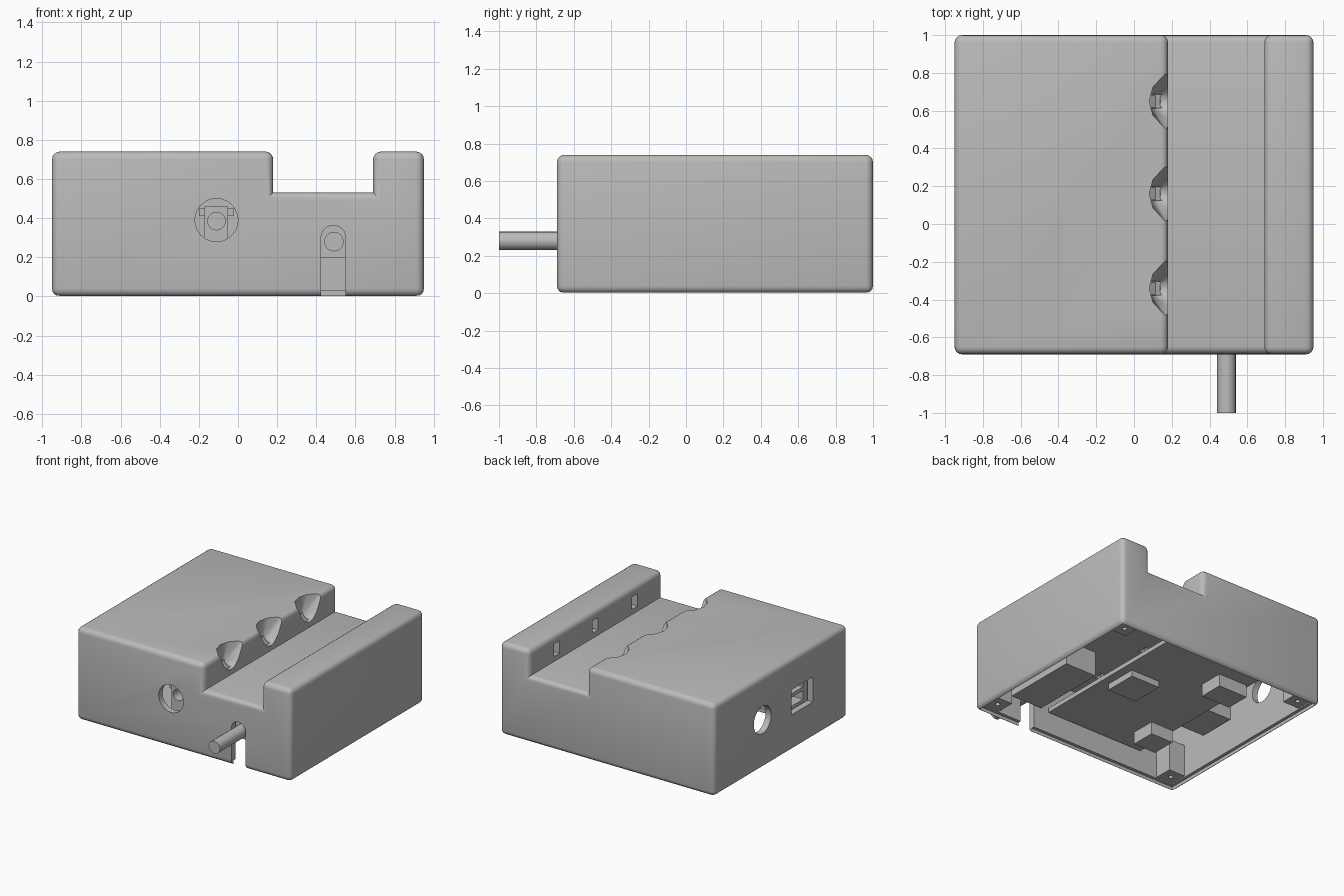
import bpy, bmesh, math
from mathutils import Vector

if "Cube" in bpy.data.objects:
    bpy.data.objects.remove(bpy.data.objects["Cube"], do_unlink=True)

grey = bpy.data.materials.new("plain grey")
grey.use_nodes = True
grey.diffuse_color = (0.5, 0.5, 0.5, 1)
grey.node_tree.nodes["Principled BSDF"].inputs["Base Color"].default_value = (0.5, 0.5, 0.5, 1)


def from_bmesh(name, bm):
    bmesh.ops.recalc_face_normals(bm, faces=bm.faces)
    mesh = bpy.data.meshes.new(name)
    bm.to_mesh(mesh)
    bm.free()
    mesh.materials.append(grey)
    ob = bpy.data.objects.new(name, mesh)
    bpy.context.collection.objects.link(ob)
    return ob


def box(name, x, y, z):
    """Box from (low, high) ranges."""
    bm = bmesh.new()
    bmesh.ops.create_cube(bm, size=1)
    for v in bm.verts:
        v.co = [sum(r) / 2 + c * (r[1] - r[0]) for c, r in zip(v.co, (x, y, z))]
    return from_bmesh(name, bm)


def rod(name, start, end, r1, r2=None, sides=24):
    """Cylinder or cone between two points."""
    start, end = Vector(start), Vector(end)
    axis = end - start
    bm = bmesh.new()
    bmesh.ops.create_cone(bm, cap_ends=True, segments=sides, radius1=r1,
                          radius2=r1 if r2 is None else r2, depth=axis.length)
    ob = from_bmesh(name, bm)
    ob.data.transform(axis.to_track_quat('Z', 'Y').to_matrix().to_4x4())
    ob.location = (start + end) / 2
    return ob


def activate(ob):
    bpy.ops.object.select_all(action='DESELECT')
    ob.select_set(True)
    bpy.context.view_layer.objects.active = ob


def combine(target, tool, operation='DIFFERENCE'):
    bpy.context.view_layer.update()
    mod = target.modifiers.new("combine", 'BOOLEAN')
    mod.operation, mod.object, mod.solver = operation, tool, 'EXACT'
    activate(target)
    bpy.ops.object.modifier_apply(modifier=mod.name)
    bpy.data.objects.remove(tool, do_unlink=True)


# Housing: channelled profile with rounded outer edges
W, FRONT, BACK, TOP, FLOOR = 0.95, -0.69, 1.0, 0.74, 0.53
CH_L, CH_R = 0.18, 0.69
profile = [(-W, 0), (W, 0), (W, TOP), (CH_R, TOP),
           (CH_R, FLOOR), (CH_L, FLOOR), (CH_L, TOP), (-W, TOP)]
bm = bmesh.new()
face = bm.faces.new([bm.verts.new((x, FRONT, z)) for x, z in profile])
ext = bmesh.ops.extrude_face_region(bm, geom=[face])
bmesh.ops.translate(bm, vec=(0, BACK - FRONT, 0),
                    verts=[g for g in ext["geom"] if isinstance(g, bmesh.types.BMVert)])
bmesh.ops.recalc_face_normals(bm, faces=bm.faces)
bmesh.ops.bevel(bm, geom=[e for e in bm.edges if e.is_convex], offset=0.04,
                offset_type='OFFSET', segments=4, profile=0.5, affect='EDGES')
housing = from_bmesh("housing", bm)

# Hollow interior with a stepped rim for the missing base
depth = (FRONT + 0.05, BACK - 0.05)
combine(housing, box("cavity", (-0.9, 0.9), depth, (-0.1, 0.47)))
combine(housing, box("left_cavity", (-0.9, 0.0), depth, (0.4, 0.69)))
combine(housing, box("ridge_cavity", (0.745, 0.9), depth, (0.4, 0.69)))
combine(housing, box("rim_step", (-0.925, 0.925), (FRONT + 0.025, BACK - 0.025), (-0.1, 0.03)))

# Finger scoops, light slots and matching ridge windows
for i, y in enumerate((-0.34, 0.16, 0.65)):
    base = Vector((0.11, y, 0.58))
    d = Vector((0.6, 0, 0.8))
    combine(housing, rod("scoop", base, base + d * 0.32, 0.04, 0.27, sides=10))
    slot = box("slot", (-0.035, 0.035), (-0.035, 0.035), (-0.25, 0.12))
    slot.data.transform(d.to_track_quat('Z', 'Y').to_matrix().to_4x4())
    slot.location = base
    combine(housing, slot)
    combine(housing, box("window", (0.6, 0.8), (y - 0.035, y + 0.035), (0.57, 0.67)))
    lamp = box(f"slot_lamp_{i + 1}", (-0.034, 0.034), (-0.034, 0.034), (-0.12, -0.04))
    lamp.data.transform(d.to_track_quat('Z', 'Y').to_matrix().to_4x4())
    lamp.location = base

# Wall openings: front socket, side socket, side port and cable slot
combine(housing, rod("front_hole", (-0.11, -0.8, 0.39), (-0.11, -0.62, 0.39), 0.11))
combine(housing, rod("side_hole", (-1.1, 0.39, 0.39), (-0.88, 0.39, 0.39), 0.11))
combine(housing, box("port_hole", (-1.1, -0.88), (-0.25, 0.02), (0.29, 0.49)))
combine(housing, rod("slot_top", (0.487, -0.8, 0.3), (0.487, -0.62, 0.3), 0.063))
combine(housing, box("cable_slot", (0.424, 0.55), (-0.8, -0.62), (-0.1, 0.3)))
activate(housing)
bpy.ops.object.shade_smooth_by_angle(angle=math.radians(30))

# Corner screw posts
for i, (x, y) in enumerate([(sx, sy) for sx in (-0.83, 0.83) for sy in (-0.57, 0.88)]):
    post = box(f"screw_post_{i + 1}", (x - 0.075, x + 0.075), (y - 0.075, y + 0.075), (0.04, 0.3))
    combine(post, rod("screw_hole", (x, y, 0), (x, y, 0.2), 0.018, sides=12))

# Circuit board and the blocks under it
box("circuit_board", (-0.58, 0.3), (-0.62, 0.9), (0.19, 0.225))
box("chip", (-0.03, 0.23), (-0.02, 0.25), (0.14, 0.19))
box("rear_connector", (-0.56, -0.3), (0.42, 0.62), (0.09, 0.19))
box("front_connector", (-0.57, -0.37), (-0.44, -0.24), (0.09, 0.19))

# Cable plug and cable
box("cable_plug", (0.37, 0.65), (-0.62, 0.0), (0.2, 0.4))
cable = rod("cable", (0.49, -1.0, 0.28), (0.49, -0.6, 0.28), 0.05, sides=16)
activate(cable)
bpy.ops.object.shade_smooth_by_angle(angle=math.radians(30))

# Front jack with bore and side lugs
jack = box("front_jack", (-0.17, -0.05), (-0.6, -0.35), (0.225, 0.46))
combine(jack, rod("bore", (-0.11, -0.7, 0.385), (-0.11, -0.45, 0.385), 0.045))
for side, x in (("right", -0.185), ("left", -0.035)):
    box(f"jack_lug_{side}", (x - 0.015, x + 0.015), (-0.58, -0.5), (0.41, 0.45))

# Side port module
port = box("port_module", (-0.89, -0.6), (-0.27, 0.04), (0.28, 0.5))
combine(port, box("port_upper", (-1, -0.7), (-0.21, -0.02), (0.41, 0.47)))
combine(port, box("port_lower", (-1, -0.7), (-0.21, -0.02), (0.31, 0.38)))
